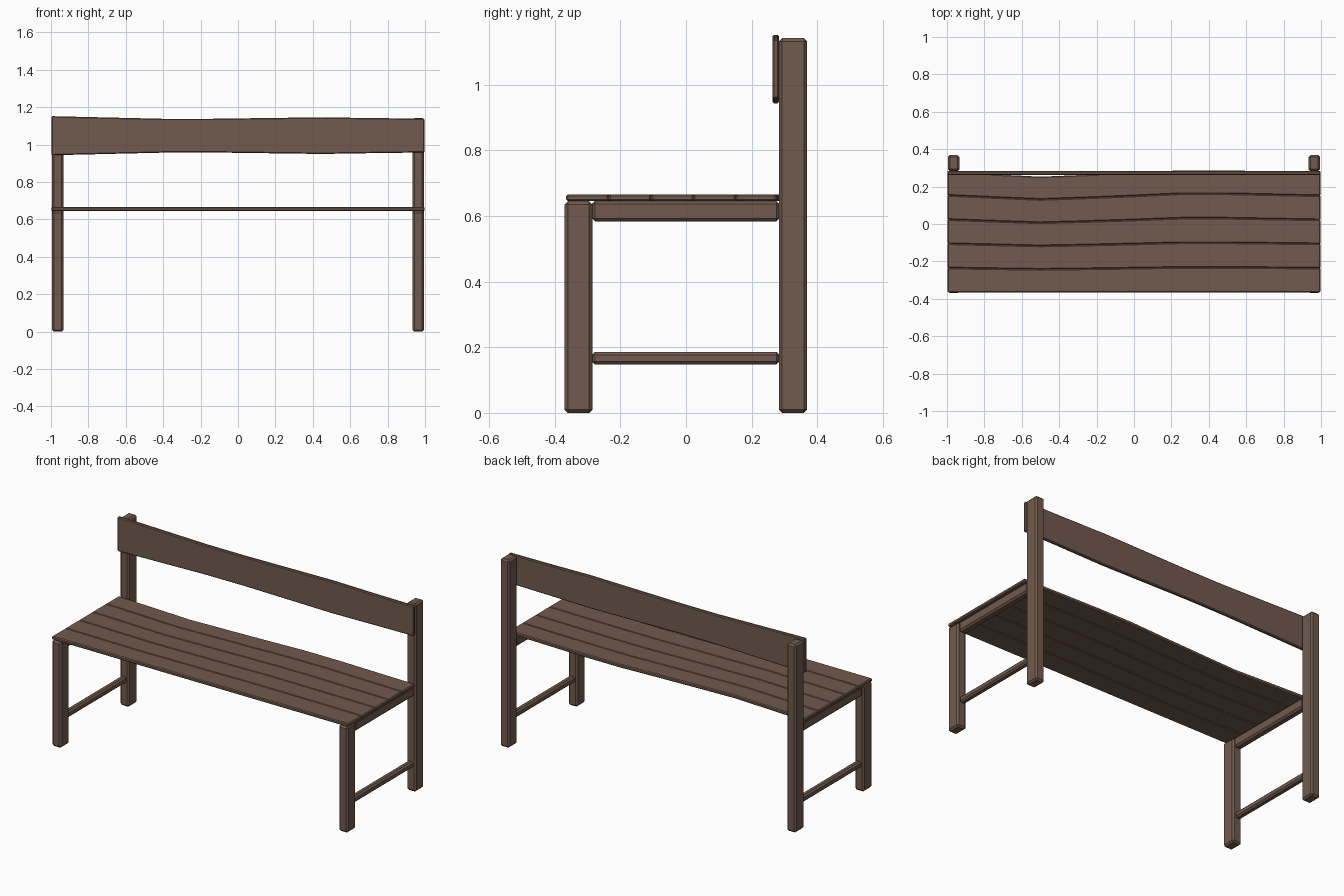
import bpy
import bmesh

cube = bpy.data.objects.get("Cube")
if cube:
    bpy.data.objects.remove(cube, do_unlink=True)

wood = bpy.data.materials.new("brown_wood")
wood.use_nodes = True
brown = (0.165, 0.102, 0.074, 1)
wood.diffuse_color = brown
wood.node_tree.nodes["Principled BSDF"].inputs["Base Color"].default_value = brown


def finish(name, bm, bevel):
    bmesh.ops.recalc_face_normals(bm, faces=bm.faces)
    mesh = bpy.data.meshes.new(name)
    bm.to_mesh(mesh)
    bm.free()
    mesh.materials.append(wood)
    obj = bpy.data.objects.new(name, mesh)
    bpy.context.collection.objects.link(obj)
    mod = obj.modifiers.new("chamfer", "BEVEL")
    mod.width = bevel
    mod.segments = 1
    mod.limit_method = 'ANGLE'
    mod.angle_limit = 0.8
    return obj


def beam(name, low, high, bevel):
    """Chamfered box between two corners."""
    bm = bmesh.new()
    bmesh.ops.create_cube(bm, size=1)
    for v in bm.verts:
        v.co = [(a + b) / 2 + c * (b - a) for a, b, c in zip(low, high, v.co)]
    return finish(name, bm, bevel)


def board(name, sections, bevel):
    """Sweep four-cornered sections along the length of a board."""
    bm = bmesh.new()
    rings = [[bm.verts.new(p) for p in s] for s in sections]
    for a, b in zip(rings, rings[1:]):
        for i in range(4):
            j = (i + 1) % 4
            bm.faces.new((a[i], a[j], b[j], b[i]))
    bm.faces.new(rings[0])
    bm.faces.new(rings[-1])
    return finish(name, bm, bevel)


# Posts and side rails
for side, s in (("right", -1), ("left", 1)):
    def span(a, b):
        return sorted((s * a, s * b))
    x0, x1 = span(0.934, 0.995)
    beam(side + "_front_leg", (x0, -0.37, 0), (x1, -0.285, 0.645), 0.01)
    beam(side + "_back_post", (x0, 0.283, 0), (x1, 0.369, 1.142), 0.01)
    x0, x1 = span(0.941, 0.988)
    beam(side + "_seat_rail", (x0, -0.287, 0.583), (x1, 0.285, 0.646), 0.01)
    x0, x1 = span(0.946, 0.983)
    beam(side + "_lower_rail", (x0, -0.287, 0.148), (x1, 0.285, 0.186), 0.009)

# Seat planks, with a bend that grows towards the back
bend = ((-1, 0), (-0.75, -0.012), (-0.5, -0.024), (-0.25, -0.014),
        (0, -0.003), (0.25, 0.01), (0.5, 0.01), (0.75, 0.004), (1, -0.002))
edges = (-0.365, -0.235, -0.105, 0.024, 0.153, 0.277)


def edge_y(i, wave):
    return edges[i] + wave * (0, 0.3, 0.5, 0.72, 0.9, 1)[i]


for i in range(5):
    sections = []
    for x, w in bend:
        y0, y1 = edge_y(i, w), edge_y(i + 1, w)
        sections.append([(x * 0.998, y, z) for y, z in
                         ((y0, 0.645), (y1, 0.645), (y1, 0.666), (y0, 0.666))])
    board(f"seat_plank_{i + 1}", sections, 0.005)

# Backrest board, gently narrowing and widening along its length
outline = ((-1, 0.943, 1.152), (-0.7, 0.95, 1.145), (-0.4, 0.957, 1.138),
           (-0.15, 0.958, 1.138), (0.15, 0.954, 1.142), (0.45, 0.95, 1.146),
           (0.7, 0.954, 1.142), (1, 0.958, 1.139))
sections = [[(x * 0.997, y, z) for y, z in
             ((0.263, low), (0.284, low), (0.284, high), (0.263, high))]
            for x, low, high in outline]
board("backrest_board", sections, 0.005)
